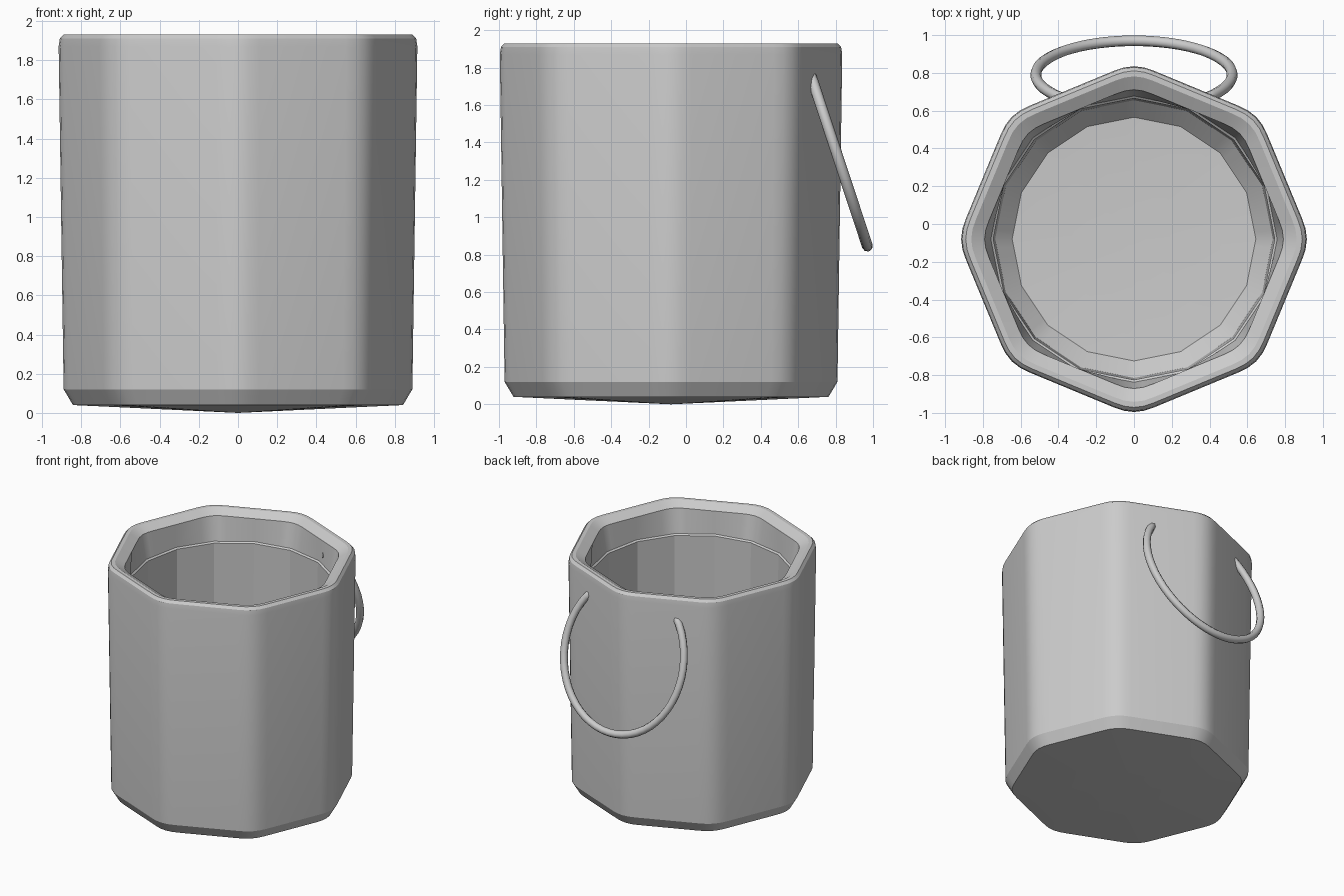
import bpy, bmesh, math
from mathutils import Vector

if "Cube" in bpy.data.objects:
    bpy.data.objects.remove(bpy.data.objects["Cube"])

grey = bpy.data.materials.new("plain_grey")
grey.use_nodes = True
colour = (0.6, 0.6, 0.6, 1)
grey.diffuse_color = colour
grey.node_tree.nodes["Principled BSDF"].inputs["Base Color"].default_value = colour

CENTRE_Y = -0.08
# Angles around one corner of the octagon, with the corner rounding at each
CORNER = ((-7, 0), (-3.5, 0.004), (0, 0.021), (3.5, 0.004), (7, 0), (22.5, 0))


def ring(bm, radius, z, sides):
    """Closed loop of points on a polygon; the octagon gets rounded corners."""
    verts = []
    step = 2 * math.pi / sides
    for k in range(8):
        for offset, cut in CORNER:
            a = math.radians(45 * k + offset)
            r = radius * math.cos(step / 2) / math.cos(a % step - step / 2)
            if sides == 8:
                r *= 1 - cut
            verts.append(bm.verts.new((r * math.cos(a), r * math.sin(a) + CENTRE_Y, z)))
    return verts


def fan(bm, loop, z, flip):
    """Close a loop with triangles to a central point."""
    mid = bm.verts.new((0, CENTRE_Y, z))
    for a, b in zip(loop, loop[1:] + loop[:1]):
        bm.faces.new((b, a, mid) if flip else (a, b, mid))


def finish(obj, angle):
    obj.data.materials.clear()
    obj.data.materials.append(grey)
    bpy.ops.object.select_all(action="DESELECT")
    obj.select_set(True)
    bpy.context.view_layer.objects.active = obj
    bpy.ops.object.shade_smooth_by_angle(angle=math.radians(angle))


# Bucket: octagonal outside and lip, rounder sixteen-sided inside
profile = (
    (0.86, 0.04, 8), (0.909, 0.12, 8), (0.935, 1.87, 8), (0.929, 1.91, 8),
    (0.91, 1.93, 8), (0.88, 1.93, 8), (0.808, 1.89, 8),
    (0.758, 1.70, 16), (0.745, 1.69, 16), (0.735, 0.28, 16), (0.645, 0.19, 16),
)
bm = bmesh.new()
loops = [ring(bm, *p) for p in profile]
for low, high in zip(loops, loops[1:]):
    for i in range(len(low)):
        j = (i + 1) % len(low)
        bm.faces.new((low[i], low[j], high[j], high[i]))
fan(bm, loops[0], 0, True)
fan(bm, loops[-1], 0.16, False)
mesh = bpy.data.meshes.new("bucket")
bm.to_mesh(mesh)
bm.free()
bucket = bpy.data.objects.new("bucket", mesh)
bpy.context.collection.objects.link(bucket)
finish(bucket, 20)

# Handle: tilted open loop hanging at the back, its ends sunk into the wall
hub = Vector((0, 0.79, 1.39))
down = Vector((0, 0.18, -0.545))
across = Vector((0.52, 0, 0))
path = []
steps = 40
for i in range(steps + 1):
    a = math.radians(-134 + 268 * i / steps)
    path.append(hub + down * math.cos(a) + across * math.sin(a))
sink = Vector((0.05, -0.06, 0))
path.insert(0, path[0] + sink)
path.append(path[-1] + Vector((-sink.x, sink.y, 0)))

curve = bpy.data.curves.new("handle", "CURVE")
curve.dimensions = "3D"
curve.bevel_depth = 0.029
curve.bevel_resolution = 2
curve.use_fill_caps = True
spline = curve.splines.new("POLY")
spline.points.add(len(path) - 1)
for point, co in zip(spline.points, path):
    point.co = (*co, 1)
handle = bpy.data.objects.new("handle", curve)
bpy.context.collection.objects.link(handle)
bpy.ops.object.select_all(action="DESELECT")
handle.select_set(True)
bpy.context.view_layer.objects.active = handle
bpy.ops.object.convert(target="MESH")
finish(bpy.context.object, 50)
